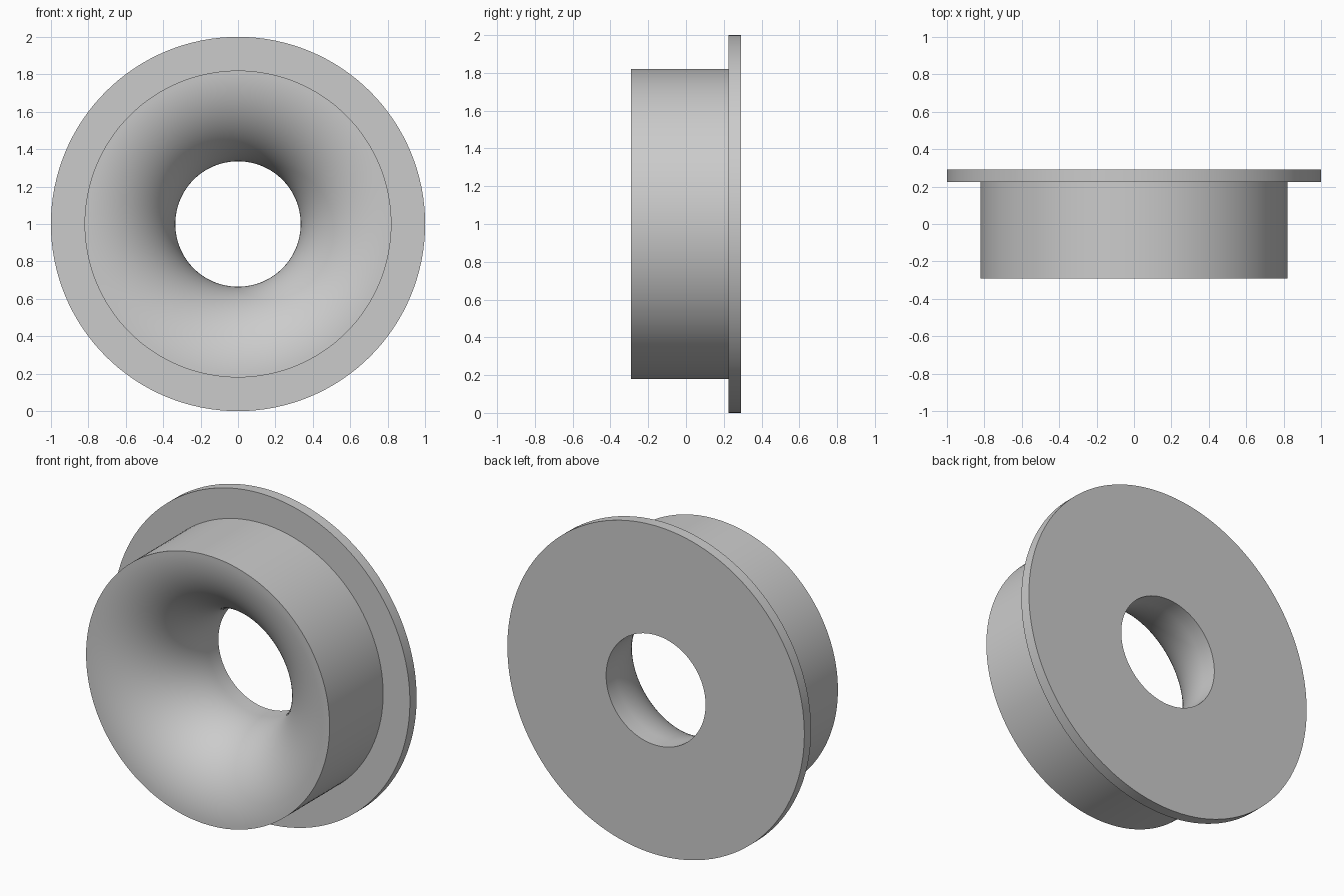
import bpy, bmesh, math
from mathutils import Matrix, Vector

old = bpy.data.objects.get("Cube")
if old:
    bpy.data.objects.remove(old, do_unlink=True)

# Main dimensions
FLANGE_R, BODY_R, THROAT_R = 1.0, 0.82, 0.335
FRONT, STEP, BACK = -0.29, 0.225, 0.29
SEGMENTS, ARC_STEPS = 128, 32

grey = bpy.data.materials.new("plain grey")
grey.use_nodes = True
colour = (0.6, 0.6, 0.6, 1)
grey.diffuse_color = colour
grey.node_tree.nodes["Principled BSDF"].inputs["Base Color"].default_value = colour

# Cross-section as (radius, y): flange, body wall, then the flared mouth
profile = [(THROAT_R, BACK), (FLANGE_R, BACK), (FLANGE_R, STEP), (BODY_R, STEP)]
flare = BODY_R - THROAT_R
for i in range(ARC_STEPS + 1):
    a = math.pi / 2 * i / ARC_STEPS
    profile.append((BODY_R - flare * math.sin(a), FRONT + flare * (1 - math.cos(a))))

# Revolve the closed cross-section around the y axis
bm = bmesh.new()
verts = [bm.verts.new((r, y, 0)) for r, y in profile]
edges = [bm.edges.new((v, verts[(i + 1) % len(verts)])) for i, v in enumerate(verts)]
bmesh.ops.spin(bm, geom=verts + edges, cent=(0, 0, 0), axis=(0, 1, 0),
               angle=math.tau, steps=SEGMENTS, use_duplicate=False)
bmesh.ops.remove_doubles(bm, verts=bm.verts, dist=0.0001)
bmesh.ops.recalc_face_normals(bm, faces=bm.faces)
bmesh.ops.transform(bm, matrix=Matrix.Translation(Vector((0, 0, 1))), verts=bm.verts)

mesh = bpy.data.meshes.new("flanged_flared_ring")
bm.to_mesh(mesh)
bm.free()
mesh.materials.append(grey)
ring = bpy.data.objects.new("flanged_flared_ring", mesh)
bpy.context.collection.objects.link(ring)

# Smooth curves, crisp rims
bpy.ops.object.select_all(action="DESELECT")
ring.select_set(True)
bpy.context.view_layer.objects.active = ring
bpy.ops.object.shade_smooth_by_angle(angle=math.radians(30))
